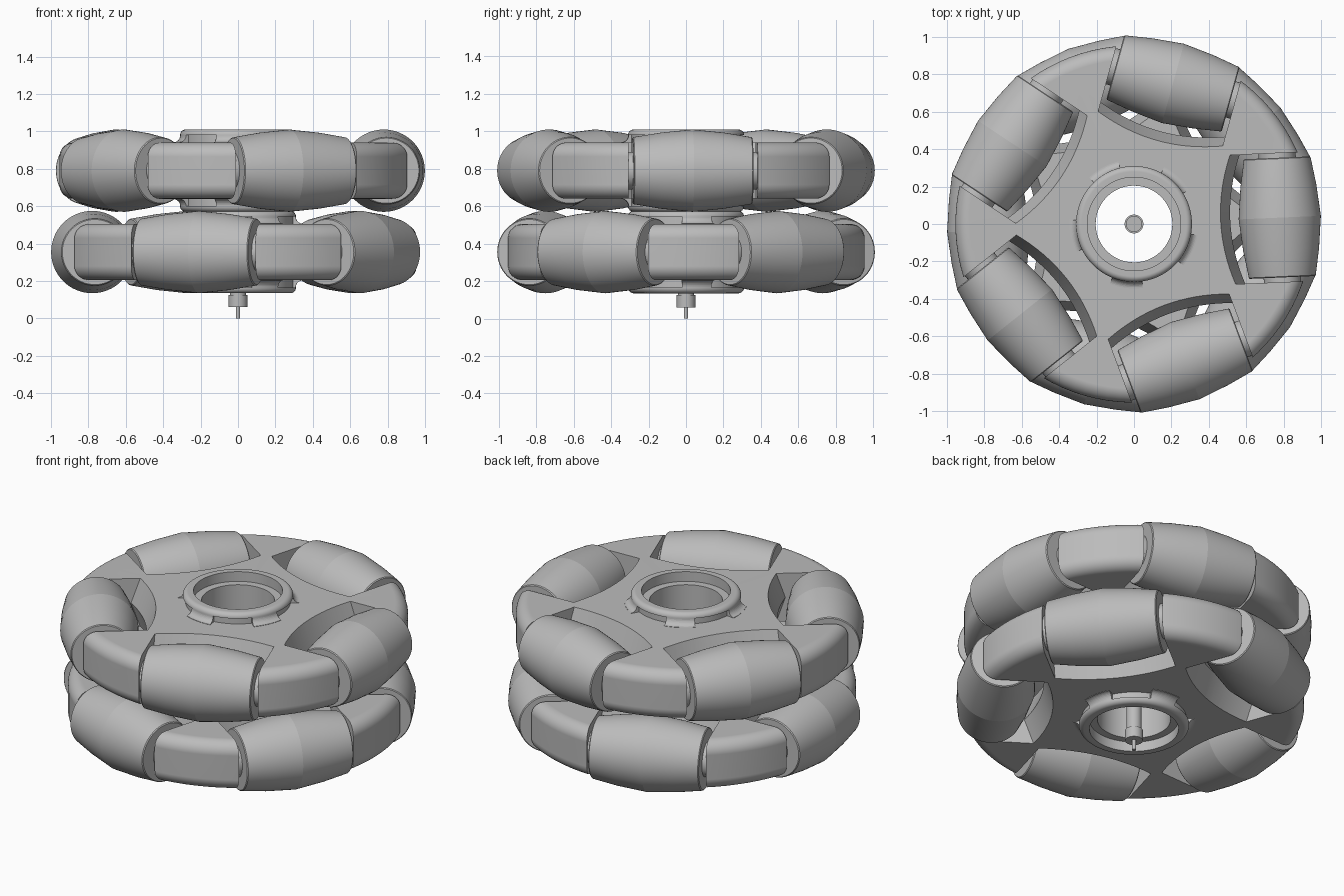
import bpy, bmesh
from math import sin, cos, pi, radians
from mathutils import Matrix, Vector

cube = bpy.data.objects.get("Cube")
if cube:
    bpy.data.objects.remove(cube, do_unlink=True)

grey = bpy.data.materials.new("plain_grey")
grey.use_nodes = True
colour = (0.5, 0.5, 0.5, 1)
grey.diffuse_color = colour
grey.node_tree.nodes["Principled BSDF"].inputs["Base Color"].default_value = colour

COUNT = 5
STEP = 2 * pi / COUNT
WHEELS = {"lower": (0.355, radians(38.5)), "upper": (0.79, radians(2.5))}


def turn(angle):
    return Matrix.Rotation(angle, 4, 'Z')


def finish(bm, name, matrix=Matrix()):
    bmesh.ops.recalc_face_normals(bm, faces=bm.faces)
    mesh = bpy.data.meshes.new(name)
    bm.to_mesh(mesh)
    bm.free()
    mesh.materials.append(grey)
    mesh.shade_smooth()
    mesh.set_sharp_from_angle(angle=radians(9))
    obj = bpy.data.objects.new(name, mesh)
    bpy.context.collection.objects.link(obj)
    obj.matrix_world = matrix
    return obj


def lathe(bm, profile, start=0, sweep=2 * pi, segments=72):
    """Revolve a closed (radius, z) profile; cap the ends of a partial turn."""
    full = sweep > 6.28
    rings = []
    for i in range(segments if full else segments + 1):
        a = start + sweep * i / segments
        rings.append([bm.verts.new((r * cos(a), r * sin(a), z)) for r, z in profile])
    n = len(profile)
    for i in range(segments):
        a, b = rings[i], rings[(i + 1) % len(rings)]
        for j in range(n):
            k = (j + 1) % n
            bm.faces.new((a[j], b[j], b[k], a[k]))
    if not full:
        bm.faces.new(rings[0])
        bm.faces.new(rings[-1])


def mirrored(upper):
    """Close a profile that runs from the inside to the outside over its top."""
    return upper + [(r, -z) for r, z in reversed(upper)]


def arc(cx, cz, radius, steps):
    return [(cx + radius * sin(i * pi / 2 / steps), cz + radius * cos(i * pi / 2 / steps))
            for i in range(steps + 1)]


def slot_cutters():
    """Roller pockets: straight ends, bowed back wall drafted to mid height."""
    bm = bmesh.new()
    half, n = 0.345, 16
    for k in range(COUNT):
        layers = []
        for z, shift in ((-0.16, 0), (0, 0.055), (0.16, 0)):
            pts = [(1.2, half), (1.2, -half)]
            for i in range(n + 1):
                t = 2 * i / n - 1
                pts.append((0.46 + 0.065 * t * t + shift, half * t))
            layers.append([bm.verts.new(turn(k * STEP) @ Vector((x, y, z))) for x, y in pts])
        for a, b in zip(layers, layers[1:]):
            for j in range(len(a)):
                m = (j + 1) % len(a)
                bm.faces.new((a[j], a[m], b[m], b[j]))
        bm.faces.new(layers[0])
        bm.faces.new(layers[-1])
    return finish(bm, "slot_cutter")


def make_frame(name, matrix):
    # Rounded disc with the roller pockets cut out
    bm = bmesh.new()
    lathe(bm, mirrored([(0.24, 0.15)] + arc(0.88, 0.075, 0.075, 12)), segments=96)
    frame = finish(bm, name)
    cutter = slot_cutters()
    cutter.hide_render = True
    cut = frame.modifiers.new("pockets", 'BOOLEAN')
    cut.operation, cut.solver, cut.object = 'DIFFERENCE', 'EXACT', cutter
    graph = bpy.context.evaluated_depsgraph_get()
    mesh = bpy.data.meshes.new_from_object(frame.evaluated_get(graph))
    frame.modifiers.clear()
    frame.data = mesh
    mesh.shade_smooth()
    mesh.set_sharp_from_angle(angle=radians(9))
    weighted = frame.modifiers.new("flat_normals", 'WEIGHTED_NORMAL')
    weighted.keep_sharp = True
    bpy.data.objects.remove(cutter, do_unlink=True)
    frame.matrix_world = matrix


def make_hub(name, matrix):
    # Bored hub with a stepped mouth, rounded rims and ramped lugs on both sides
    bm = bmesh.new()
    top = [(0.205, 0.16), (0.25, 0.16), (0.25, 0.22)] + arc(0.28, 0.19, 0.03, 12)
    lathe(bm, mirrored(top + [(0.295, 0.19), (0.295, 0.14)]))
    ramp = [(0.28, 0.13), (0.28, 0.19), (0.309, 0.19)]
    ramp += [(0.345 - 0.036 * cos(t * pi / 16), 0.19 - 0.038 * sin(t * pi / 16)) for t in range(1, 9)]
    ramp.append((0.345, 0.13))
    for side in (1, -1):
        for k in range(COUNT):
            start = k * STEP + radians(-42.5)
            lathe(bm, [(r, z * side) for r, z in ramp], start, radians(30), 8)
    finish(bm, name, matrix)


def make_roller(name, matrix):
    # Barrel with a ridge around its middle, plus spacers and axle at the ends
    bm = bmesh.new()
    ends = [(0.06, 0.32), (0.174, 0.32), (0.179, 0.315), (0.203, 0.17), (0.22, 0)]
    lathe(bm, ends + [(r, -z) for r, z in reversed(ends[:-1])], segments=64)
    lathe(bm, mirrored([(0.02, 0.347), (0.1, 0.347)]), segments=48)
    finish(bm, name, matrix)


for level, (height, angle) in WHEELS.items():
    base = Matrix.Translation((0, 0, height)) @ turn(angle)
    make_frame(level + "_frame", base)
    make_hub(level + "_hub", base)
    for k in range(COUNT):
        place = base @ turn(k * STEP) @ Matrix.Translation((0.78, 0, 0))
        make_roller(f"{level}_roller_{k + 1}", place @ Matrix.Rotation(pi / 2, 4, 'X'))

# Centre post with a collar and a thin pin below
for name, radius, low, high in (("post", 0.043, 0.1, 0.55), ("post_collar", 0.05, 0.06, 0.125),
                                ("post_pin", 0.012, 0, 0.07)):
    bm = bmesh.new()
    bmesh.ops.create_cone(bm, cap_ends=True, segments=48, radius1=radius, radius2=radius,
                          depth=high - low)
    finish(bm, name, Matrix.Translation((0, 0, (low + high) / 2)))
